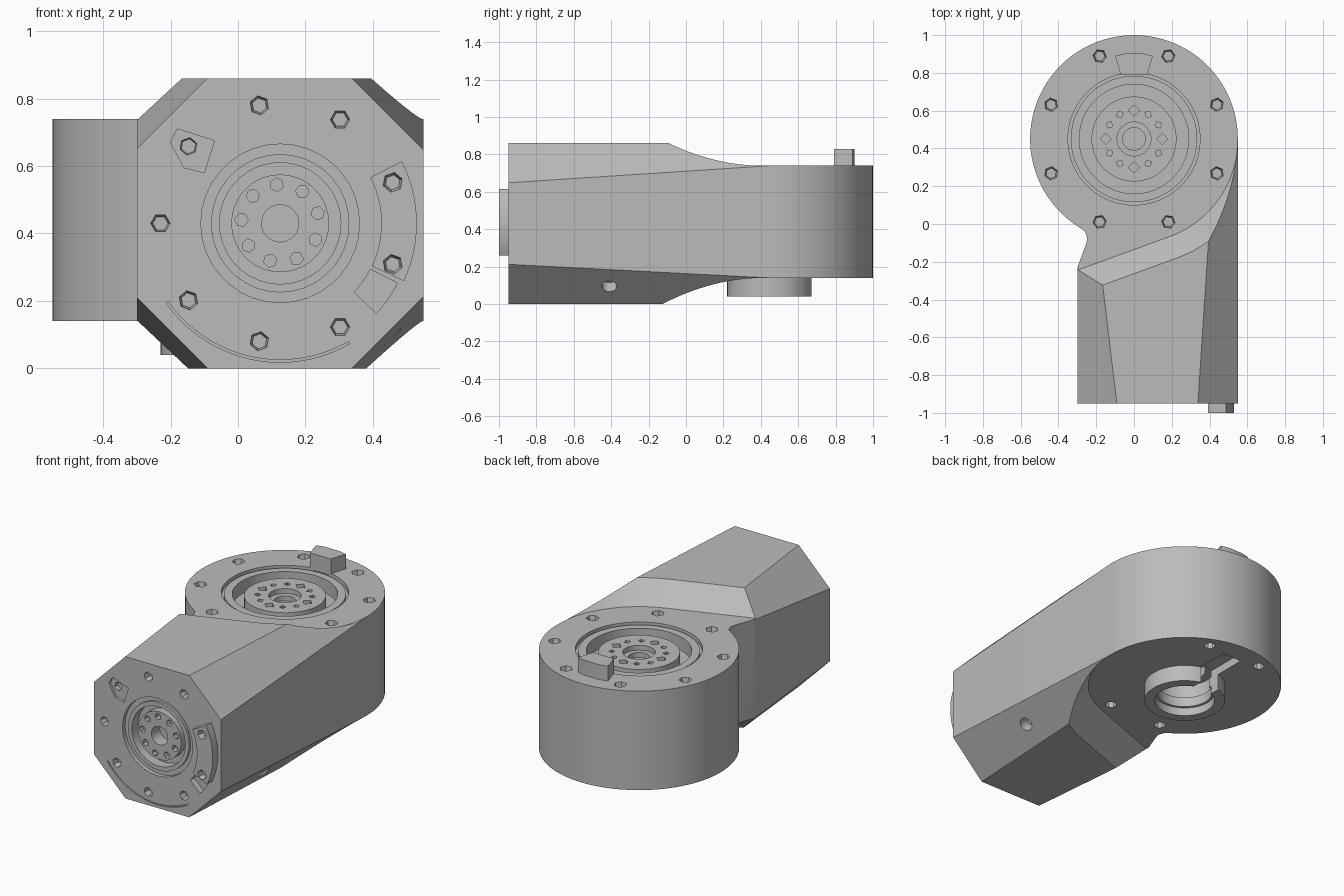
import bpy, bmesh
from math import sin, cos, radians, pi
from mathutils import Matrix, Vector

cube = bpy.data.objects.get("Cube")
if cube:
    bpy.data.objects.remove(cube)

grey = bpy.data.materials.new("machined grey")
grey.use_nodes = True
grey.diffuse_color = (0.5, 0.5, 0.5, 1)
grey.node_tree.nodes["Principled BSDF"].inputs["Base Color"].default_value = (0.5, 0.5, 0.5, 1)

# Local frames of the three joint faces, z pointing out of the face
TOP = Matrix.Translation((0, 0.45, 0.74))
FRONT = Matrix.Translation((0.125, -0.95, 0.43)) @ Matrix.Rotation(pi / 2, 4, 'X')
BOTTOM = Matrix.Translation((0, 0.45, 0.14)) @ Matrix.Rotation(pi, 4, 'X')
WORLD = Matrix.Identity(4)


def polar(r, deg):
    return r * cos(radians(deg)), r * sin(radians(deg))


def arc(r, start, end, n, cx=0, cy=0):
    pts = [polar(r, start + (end - start) * i / n) for i in range(n + 1)]
    return [(x + cx, y + cy) for x, y in pts]


def loft(bm, low, high, frame=WORLD):
    """Closed solid between two matching rings of 3D points."""
    a, b = ([bm.verts.new(frame @ Vector(p)) for p in ring] for ring in (low, high))
    bm.faces.new(a)
    bm.faces.new(b)
    for i in range(len(a)):
        j = (i + 1) % len(a)
        bm.faces.new((a[i], a[j], b[j], b[i]))


def prism(bm, pts, z0, z1, frame=WORLD):
    loft(bm, [(x, y, z0) for x, y in pts], [(x, y, z1) for x, y in pts], frame)


def socket(bm, frame, r, deg, size, sides, top=0.02, depth=0.04, taper=0.7):
    x, y = polar(r, deg)
    low, high = ([(x + px, y + py, z) for px, py in arc(s, deg, deg + 360, sides)[:-1]]
                 for s, z in ((size * taper, -depth), (size, top)))
    loft(bm, low, high, frame)


def lathe(bm, profile, frame, n=48, closed=False):
    """Revolve (radius, height) points about the frame's z axis."""
    rings = []
    for r, z in profile:
        count = n if r > 0 else 1
        rings.append([bm.verts.new(frame @ Vector((*polar(r, 360 * i / n), z)))
                      for i in range(count)])
    pairs = list(zip(rings, rings[1:]))
    if closed:
        pairs.append((rings[-1], rings[0]))
    for a, b in pairs:
        for i in range(n):
            quad = (a[i % len(a)], a[(i + 1) % len(a)], b[(i + 1) % len(b)], b[i % len(b)])
            quad = list(dict.fromkeys(quad))
            if len(quad) > 2:
                bm.faces.new(quad)


def make(name, bm):
    bmesh.ops.recalc_face_normals(bm, faces=bm.faces)
    mesh = bpy.data.meshes.new(name)
    bm.to_mesh(mesh)
    bm.free()
    mesh.materials.append(grey)
    obj = bpy.data.objects.new(name, mesh)
    bpy.context.scene.collection.objects.link(obj)
    return obj


def cut(obj, bm):
    """Subtract the solids in bm from the object and drop the cutter."""
    cutter = make("cutter", bm)
    mod = obj.modifiers.new("cut", 'BOOLEAN')
    mod.operation, mod.solver, mod.object = 'DIFFERENCE', 'EXACT', cutter
    graph = bpy.context.evaluated_depsgraph_get()
    mesh = bpy.data.meshes.new_from_object(obj.evaluated_get(graph))
    obj.modifiers.clear()
    obj.data = mesh
    bpy.data.objects.remove(cutter)


# Housing: plan outline of arm, round joint and neck fillet
bm = bmesh.new()
outline = [(-0.30, -0.95), (0.55, -0.95)] + arc(0.55, 0, 238, 60, cy=0.45)
outline += [(-0.26, -0.04), (-0.247, -0.075), (-0.255, -0.11), (-0.30, -0.23)]
prism(bm, outline, 0, 0.86)
housing = make("housing", bm)

# Sloped steps down to the round joint, above and below
bm = bmesh.new()


def step_ring(d, z):
    nx, ny = polar(1, -70)
    px, py = nx * (0.55 + d), ny * (0.55 + d) + 0.45
    pts = [(px + ny, py - nx)] + arc(0.55 + d, -70, 0, 20, cy=0.45)
    pts += [(1.2, 0.45), (1.2, 1.3), (px + ny, 1.3)]
    return [(x, y, z) for x, y in pts]


for z, side in ((0.74, 1), (0.14, -1)):
    loft(bm, step_ring(0, z), step_ring(0.2, z + 0.2 * side))
cut(housing, bm)

# Tapering chamfers along the four long edges of the arm
bm = bmesh.new()
e = 0.1
for z, sz, end in ((0.86, 1, 0.117), (0, -1, 0.137)):
    for x, sx, y1 in ((0.55, 1, 0.5), (-0.30, -1, -0.18)):
        rings = []
        for y, c in ((-1.0, 0.215), (y1, end)):
            rings.append([(x - sx * (c + e), y, z + sz * e),
                          (x + sx * e, y, z - sz * (c + e)),
                          (x + sx * e, y, z + sz * e)])
        loft(bm, *rings)
cut(housing, bm)

# Stepped round recesses that leave the hubs and rings standing
bm = bmesh.new()
lathe(bm, [(0, -0.08), (0.06, -0.08), (0.06, -0.05), (0.09, -0.05), (0.09, -0.02),
           (0.225, -0.02), (0.225, -0.09), (0.29, -0.09), (0.29, -0.01), (0.335, -0.01),
           (0.335, -0.025), (0.35, -0.025), (0.35, 0.02), (0, 0.02)], TOP)
lathe(bm, [(0, -0.1), (0.055, -0.1), (0.055, -0.02), (0.145, -0.02), (0.145, -0.07),
           (0.18, -0.07), (0.18, -0.01), (0.205, -0.01), (0.205, -0.025),
           (0.235, -0.025), (0.235, 0.02), (0, 0.02)], FRONT, 36)
lathe(bm, [(0, -0.16), (0.12, -0.16), (0.12, -0.1), (0.17, -0.1), (0.17, 0.02),
           (0, 0.02)], BOTTOM)
# Shallow pad, cable pocket and curved score line on the front face
prism(bm, [(-0.325, 0.24), (-0.305, 0.28), (-0.195, 0.245), (-0.225, 0.15),
           (-0.285, 0.165)], -0.015, 0.02, FRONT)
prism(bm, arc(0.30, -43, -27, 4) + arc(0.39, -27, -43, 4), -0.04, 0.02, FRONT)
prism(bm, arc(0.405, 215, 300, 20) + arc(0.412, 300, 215, 20), -0.01, 0.02, FRONT)
cut(housing, bm)

# Screw sockets, hub holes, cable slot and side port
bm = bmesh.new()
for i in range(8):
    socket(bm, TOP, 0.475, 22.5 + 45 * i, 0.04, 6)
for i in range(12):
    socket(bm, TOP, 0.15, 30 * i, 0.03 if i % 3 == 0 else 0.019, 4, 0, 0.05, 1)
for i in range(1, 8):
    socket(bm, FRONT, 0.355, 20 + 40 * i, 0.032, 6)
for i in range(9):
    socket(bm, FRONT, 0.115, 15 + 40 * i, 0.02, 6, 0, 0.05, 1)
for deg in (67.5, 112.5, 247.5, 292.5):
    socket(bm, BOTTOM, 0.475, deg, 0.032, 8, depth=0.06, taper=1)
slot = [(-0.065, -0.1), (0.065, -0.1), (0.065, -0.42), (-0.065, -0.42)]
prism(bm, slot, -0.05, 0.15, BOTTOM)
PORT = Matrix.Translation((0.455, -0.41, 0.10)) @ Matrix.Rotation(radians(135), 4, 'Y')
socket(bm, PORT, 0, 0, 0.04, 24, 0.06, 0.06, 1)
cut(housing, bm)

# Boss ring under the round joint, opened by the cable slot
bm = bmesh.new()
lathe(bm, [(0.23, -0.01), (0.23, 0.1), (0.17, 0.1), (0.17, 0.05), (0.155, 0.05),
           (0.155, -0.01)], BOTTOM, closed=True)
boss = make("lower_boss", bm)
bm = bmesh.new()
prism(bm, slot, -0.05, 0.15, BOTTOM)
cut(boss, bm)

# Curved cover on the front face with two screw sockets
bm = bmesh.new()
prism(bm, arc(0.30, -25, 27, 12) + arc(0.405, 27, -25, 12), -0.01, 0.05, FRONT)
cover = make("front_cover", bm)
bm = bmesh.new()
for deg in (20, -20):
    socket(bm, FRONT, 0.355, deg, 0.032, 6, 0.06, -0.015)
cut(cover, bm)

# Stop tab on the top face
bm = bmesh.new()
prism(bm, [(-0.07, 0.34), (0.07, 0.34), (0.1, 0.44), (0.05, 0.452), (-0.05, 0.452),
           (-0.1, 0.44)], -0.01, 0.09, TOP)
tab = make("stop_tab", bm)

# Smooth round walls, crisp edges
bpy.ops.object.select_all(action='DESELECT')
for obj in (housing, boss, cover, tab):
    obj.select_set(True)
bpy.context.view_layer.objects.active = housing
bpy.ops.object.shade_smooth_by_angle(angle=radians(25))
